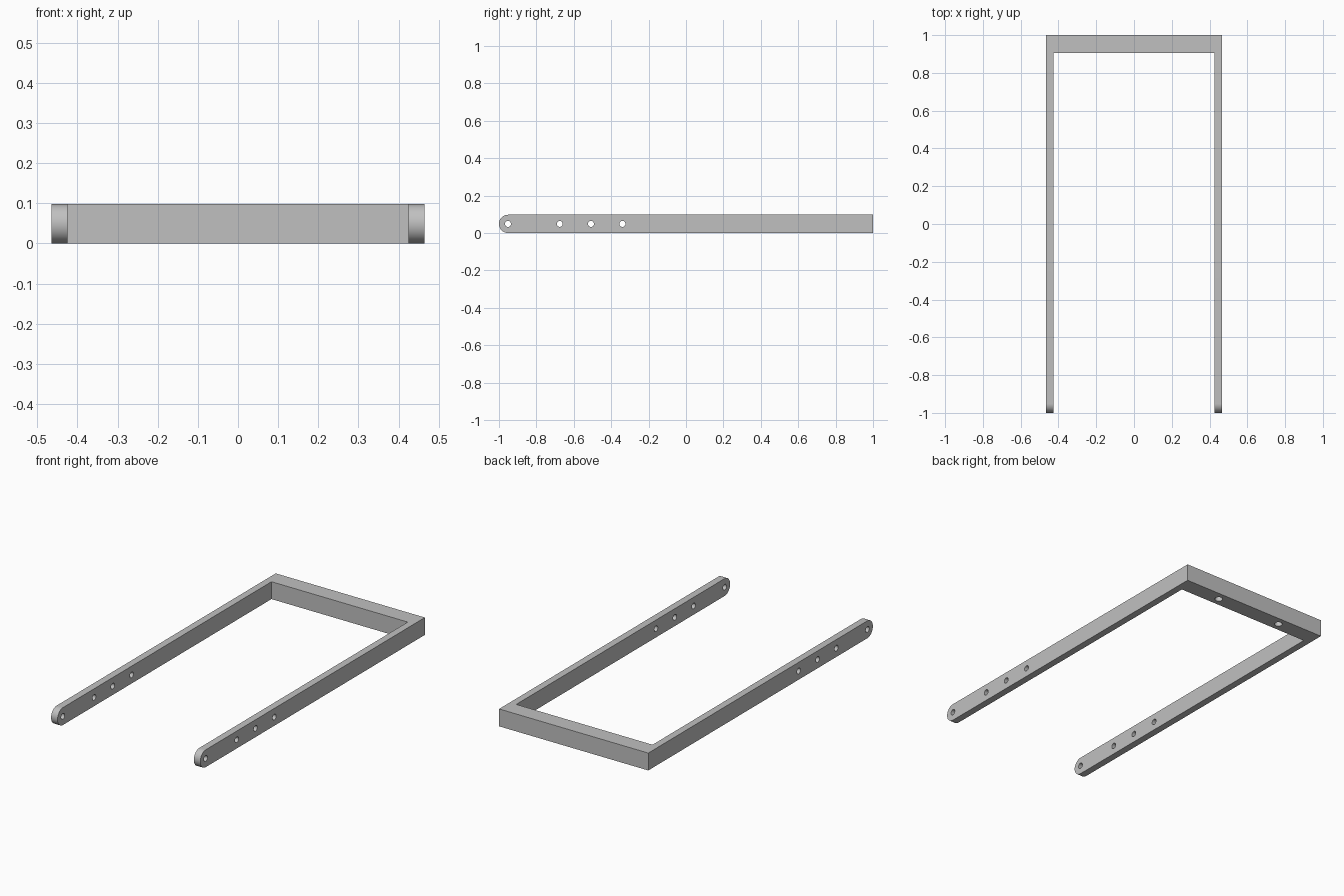
import bpy
import bmesh
from math import sin, cos, pi, radians
from mathutils import Matrix

cube = bpy.data.objects.get("Cube")
if cube:
    bpy.data.objects.remove(cube, do_unlink=True)

WIDTH, HEIGHT = 0.93, 0.098
ARM, BAR = 0.04, 0.095
R = HEIGHT / 2

grey = bpy.data.materials.new("plain grey")
grey.use_nodes = True
colour = (0.53, 0.53, 0.53, 1)
grey.diffuse_color = colour
grey.node_tree.nodes["Principled BSDF"].inputs["Base Color"].default_value = colour


def finish(name, bm):
    bmesh.ops.recalc_face_normals(bm, faces=bm.faces)
    mesh = bpy.data.meshes.new(name)
    bm.to_mesh(mesh)
    bm.free()
    mesh.materials.append(grey)
    obj = bpy.data.objects.new(name, mesh)
    bpy.context.collection.objects.link(obj)
    return obj


def cylinder(name, radius, depth, matrix):
    bm = bmesh.new()
    bmesh.ops.create_cone(bm, cap_ends=True, segments=32, radius1=radius,
                          radius2=radius, depth=depth, matrix=matrix)
    return finish(name, bm)


# Round-ended side profile extruded across the full width
bm = bmesh.new()
steps = 32
profile = [(1, 0), (1, HEIGHT)]
for i in range(steps + 1):
    a = pi / 2 + pi * i / steps
    profile.append((-1 + R + R * cos(a), R + R * sin(a)))
face = bm.faces.new([bm.verts.new((-WIDTH / 2, y, z)) for y, z in profile])
side = bmesh.ops.extrude_face_region(bm, geom=[face])
verts = [v for v in side["geom"] if isinstance(v, bmesh.types.BMVert)]
bmesh.ops.translate(bm, verts=verts, vec=(WIDTH, 0, 0))
frame = finish("u_frame", bm)

# Opening between the two arms
bm = bmesh.new()
back, front = 1 - BAR, -1.2
size = (WIDTH - 2 * ARM, back - front, 0.4)
bmesh.ops.create_cube(bm, size=1, matrix=Matrix.Translation((0, (back + front) / 2, R))
                      @ Matrix.Diagonal((*size, 1)))
cutters = [finish("opening_cutter", bm)]

# Pin holes through both arms
for y in (-0.952, -0.675, -0.508, -0.34):
    turn = Matrix.Translation((0, y, R)) @ Matrix.Rotation(pi / 2, 4, "Y")
    cutters.append(cylinder("pin_hole_cutter", 0.016, 1.2, turn))

# Blind mounting holes under the cross bar
for x in (-0.208, 0.208):
    cutters.append(cylinder("mount_hole_cutter", 0.021, 0.14,
                            Matrix.Translation((x, 1 - BAR / 2, 0))))

bpy.context.view_layer.objects.active = frame
for cutter in cutters:
    cutter.hide_render = True
    cut = frame.modifiers.new(cutter.name, "BOOLEAN")
    cut.operation = "DIFFERENCE"
    cut.solver = "EXACT"
    cut.object = cutter
    bpy.ops.object.modifier_apply(modifier=cut.name)
    bpy.data.objects.remove(cutter, do_unlink=True)

# Smooth rounded ends and hole walls, crisp edges elsewhere
bpy.ops.object.select_all(action="DESELECT")
frame.select_set(True)
bpy.ops.object.shade_smooth_by_angle(angle=radians(30))
